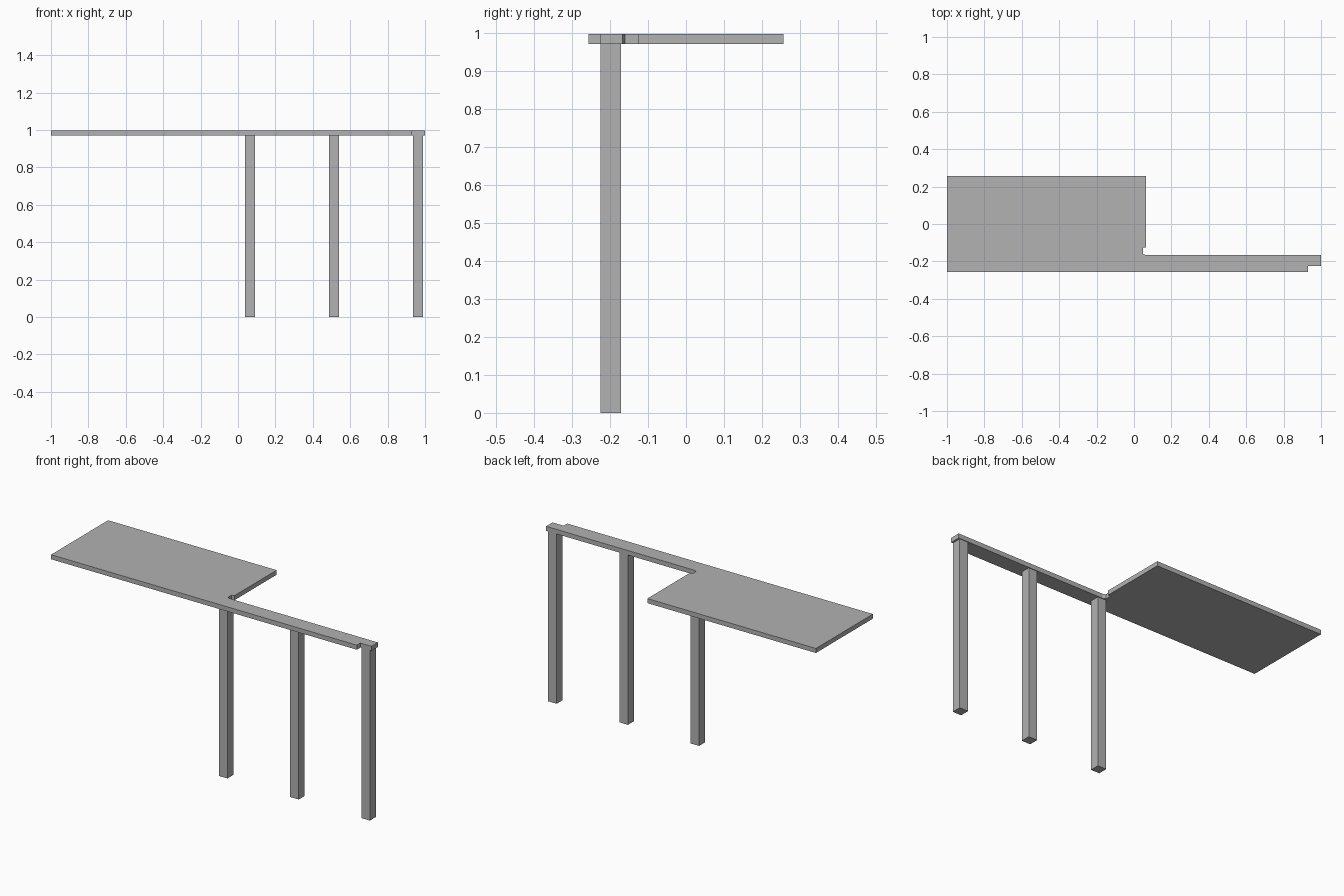
import bpy
import bmesh

cube = bpy.data.objects.get("Cube")
if cube:
    bpy.data.objects.remove(cube, do_unlink=True)

GREY = (0.445, 0.445, 0.445, 1)
grey = bpy.data.materials.new("plain grey")
grey.use_nodes = True
grey.diffuse_color = GREY
grey.node_tree.nodes["Principled BSDF"].inputs["Base Color"].default_value = GREY

SLAB_BOTTOM, SLAB_TOP = 0.971, 0.997


def prism(name, outline, z0, z1):
    """Extrude a flat outline from z0 up to z1."""
    bm = bmesh.new()
    base = bm.faces.new([bm.verts.new((x, y, z0)) for x, y in outline])
    grown = bmesh.ops.extrude_face_region(bm, geom=[base], use_keep_orig=True)
    top = [v for v in grown["geom"] if isinstance(v, bmesh.types.BMVert)]
    bmesh.ops.translate(bm, verts=top, vec=(0, 0, z1 - z0))
    bmesh.ops.recalc_face_normals(bm, faces=bm.faces)
    mesh = bpy.data.meshes.new(name)
    bm.to_mesh(mesh)
    bm.free()
    mesh.materials.append(grey)
    obj = bpy.data.objects.new(name, mesh)
    bpy.context.collection.objects.link(obj)
    return obj


# Wide platform with a narrow walkway, notched at the inner corner and far end
prism("platform_slab", [
    (-1, -0.257), (0.93, -0.257), (0.93, -0.225), (1, -0.225),
    (1, -0.167), (0.064, -0.167), (0.048, -0.16), (0.048, -0.125),
    (0.064, -0.125), (0.064, 0.257), (-1, 0.257),
], SLAB_BOTTOM, SLAB_TOP)

# Square posts under the walkway
for name, x in (("inner_post", 0.064), ("middle_post", 0.514), ("outer_post", 0.963)):
    h = 0.027
    prism(name, [(x - h, -0.225), (x + h, -0.225), (x + h, -0.171), (x - h, -0.171)],
          0, SLAB_BOTTOM)
